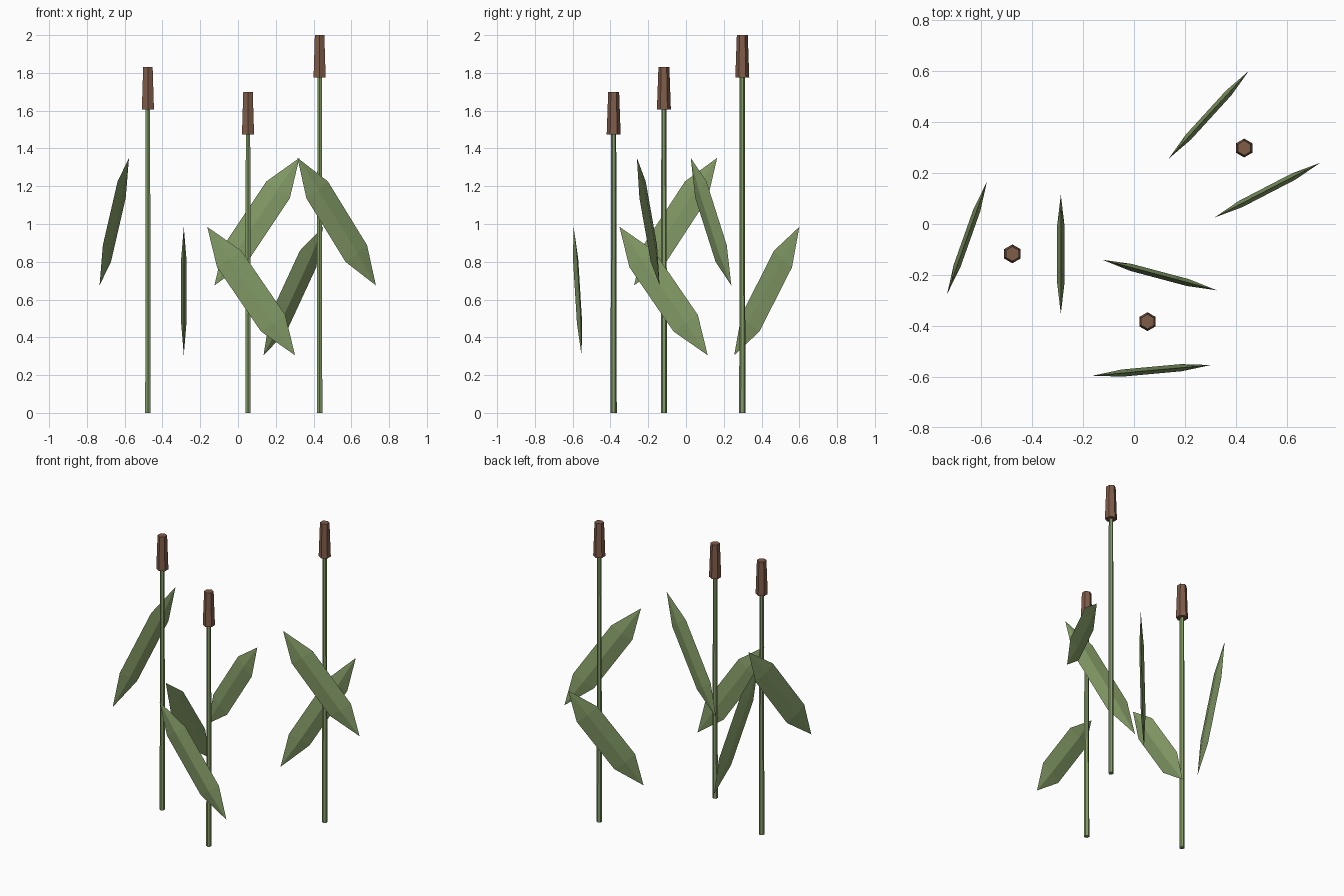
import bpy, bmesh, math
from mathutils import Vector

if "Cube" in bpy.data.objects:
    bpy.data.objects.remove(bpy.data.objects["Cube"])


def material(name, rgb):
    m = bpy.data.materials.new(name)
    m.diffuse_color = (*rgb, 1)
    m.use_nodes = True
    m.node_tree.nodes["Principled BSDF"].inputs["Base Color"].default_value = m.diffuse_color
    return m


GREEN = material("reed green", (0.235, 0.337, 0.138))
BROWN = material("seed head brown", (0.212, 0.107, 0.066))


def finish(name, bm, mat):
    bmesh.ops.recalc_face_normals(bm, faces=bm.faces)
    me = bpy.data.meshes.new(name)
    bm.to_mesh(me)
    bm.free()
    me.materials.append(mat)
    bpy.context.collection.objects.link(bpy.data.objects.new(name, me))


def hex_prism(name, x, y, z0, z1, r0, r1, mat):
    """Six-sided tapered column with corners pointing along y."""
    bm = bmesh.new()
    rings = []
    for z, r in ((z0, r0), (z1, r1)):
        rings.append([bm.verts.new((x + r * math.cos(a), y + r * math.sin(a), z))
                      for a in (math.radians(30 + 60 * i) for i in range(6))])
    for i in range(6):
        j = (i + 1) % 6
        bm.faces.new((rings[0][i], rings[0][j], rings[1][j], rings[1][i]))
    bm.faces.new(rings[0])
    bm.faces.new(rings[1])
    finish(name, bm, mat)


def leaf(name, low, high):
    """Flat pointed blade with a ridge on both faces, standing in a vertical plane."""
    low, high = Vector(low), Vector(high)
    along = (high - low).normalized()
    thick = along.cross(Vector((0, 0, 1))).normalized()
    wide = thick.cross(along)
    bm = bmesh.new()
    tips = [bm.verts.new(low), bm.verts.new(high)]
    rings = []
    for t in (0.25, 0.75):
        c = low.lerp(high, t)
        rings.append([bm.verts.new(c + o) for o in
                      (wide * 0.078, thick * 0.014, wide * -0.078, thick * -0.014)])
    for i in range(4):
        j = (i + 1) % 4
        bm.faces.new((rings[0][i], rings[0][j], rings[1][j], rings[1][i]))
        for tip, ring in zip(tips, rings):
            bm.faces.new((tip, ring[i], ring[j]))
    finish(name, bm, GREEN)


# Stalks with their seed heads
for n, (x, y, top) in enumerate(((-0.477, -0.117, 1.83),
                                 (0.053, -0.383, 1.70),
                                 (0.432, 0.298, 2.0)), 1):
    hex_prism(f"stalk_{n}", x, y, 0, top - 0.2, 0.0165, 0.0135, GREEN)
    hex_prism(f"seed_head_{n}", x, y, top - 0.225, top, 0.037, 0.029, BROWN)

# Leaves, each from its lower tip to its upper tip
for n, (low, high) in enumerate((
        ((-0.733, -0.275, 0.675), (-0.577, 0.165, 1.35)),
        ((-0.287, 0.115, 0.305), (-0.287, -0.352, 0.985)),
        ((-0.125, -0.14, 0.675), (0.325, -0.26, 1.35)),
        ((0.302, -0.553, 0.305), (-0.163, -0.595, 0.985)),
        ((0.135, 0.255, 0.305), (0.45, 0.60, 0.985)),
        ((0.73, 0.24, 0.675), (0.315, 0.025, 1.35))), 1):
    leaf(f"leaf_{n}", low, high)
